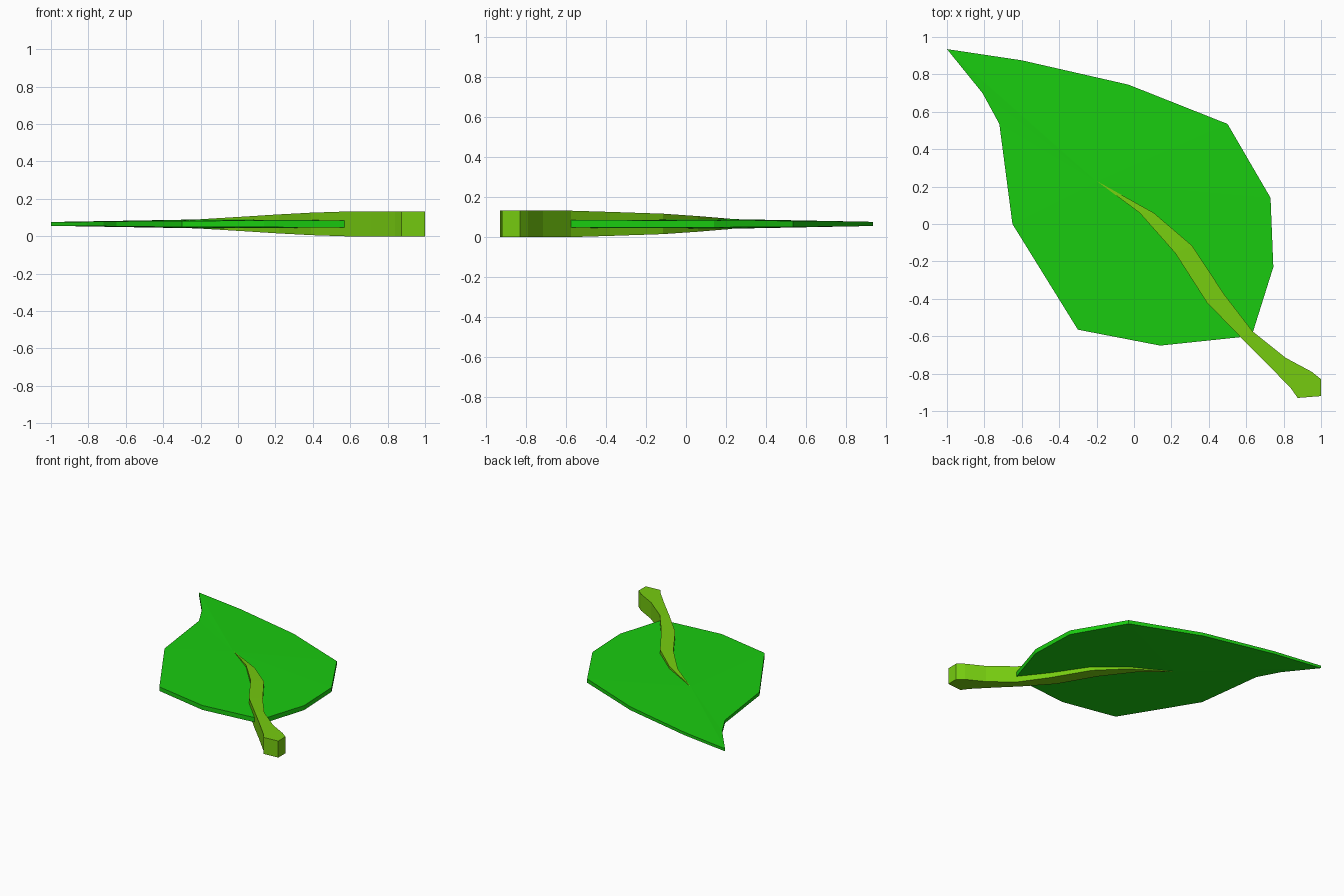
import bpy, bmesh

if "Cube" in bpy.data.objects:
    bpy.data.objects.remove(bpy.data.objects["Cube"])

MID = 0.066  # mid-plane height


def material(name, rgb):
    m = bpy.data.materials.new(name)
    m.diffuse_color = (*rgb, 1)
    m.use_nodes = True
    m.node_tree.nodes["Principled BSDF"].inputs["Base Color"].default_value = m.diffuse_color
    return m


def finish(bm, name, mat):
    bmesh.ops.recalc_face_normals(bm, faces=bm.faces)
    me = bpy.data.meshes.new(name)
    bm.to_mesh(me)
    bm.free()
    me.materials.append(mat)
    ob = bpy.data.objects.new(name, me)
    bpy.context.collection.objects.link(ob)


def pair(bm, x, y, h):
    # top and bottom vertex, mirrored about the mid-plane
    return [bm.verts.new((x, y, MID + s * h)) for s in (1, -1)]


# Leaf blade: thin outline fanned to a slightly thicker centre
outline = [(-1, .935), (-.81, .70), (-.72, .535), (-.65, 0), (-.30, -.565),
           (.14, -.65), (.57, -.605), (.635, -.58), (.745, -.23), (.73, .14),
           (.50, .535), (-.03, .745), (-.60, .875)]
bm = bmesh.new()
rim = [pair(bm, x, y, .0155 + .0035 * (x - y) / 1.3) for x, y in outline]
centre = pair(bm, -.2, .225, .024)
for a, b in zip(rim, rim[1:] + rim[:1]):
    bm.faces.new((a[0], b[0], b[1], a[1]))
    for k in (0, 1):
        bm.faces.new((a[k], b[k], centre[k]))
finish(bm, "leaf_blade", material("leaf_green", (.01, .60, .005)))

# Stem: tapering strip; each row is left x, y, right x, y, half height
rows = [(.03, .06, .105, .06, .039), (.22, -.155, .31, -.115, .051),
        (.39, -.42, .485, -.38, .060), (.57, -.605, .635, -.575, .066),
        (.71, -.745, .81, -.715, .066), (.84, -.88, .95, -.79, .066),
        (.875, -.93, 1.0, -.83, .066)]
bm = bmesh.new()
tip, end = pair(bm, -.2, .23, .025), pair(bm, 1.0, -.92, .066)
left = [tip] + [pair(bm, r[0], r[1], r[4]) for r in rows] + [end]
right = [tip] + [pair(bm, r[2], r[3], r[4]) for r in rows] + [end]
for i in range(len(left) - 1):
    for side in (left, right):
        a, b = side[i], side[i + 1]
        bm.faces.new((a[0], b[0], b[1], a[1]))
    for k in (0, 1):
        ring = (left[i][k], left[i + 1][k], right[i + 1][k], right[i][k])
        bm.faces.new(list(dict.fromkeys(ring)))
finish(bm, "stem", material("stem_green", (.18, .60, .005)))
